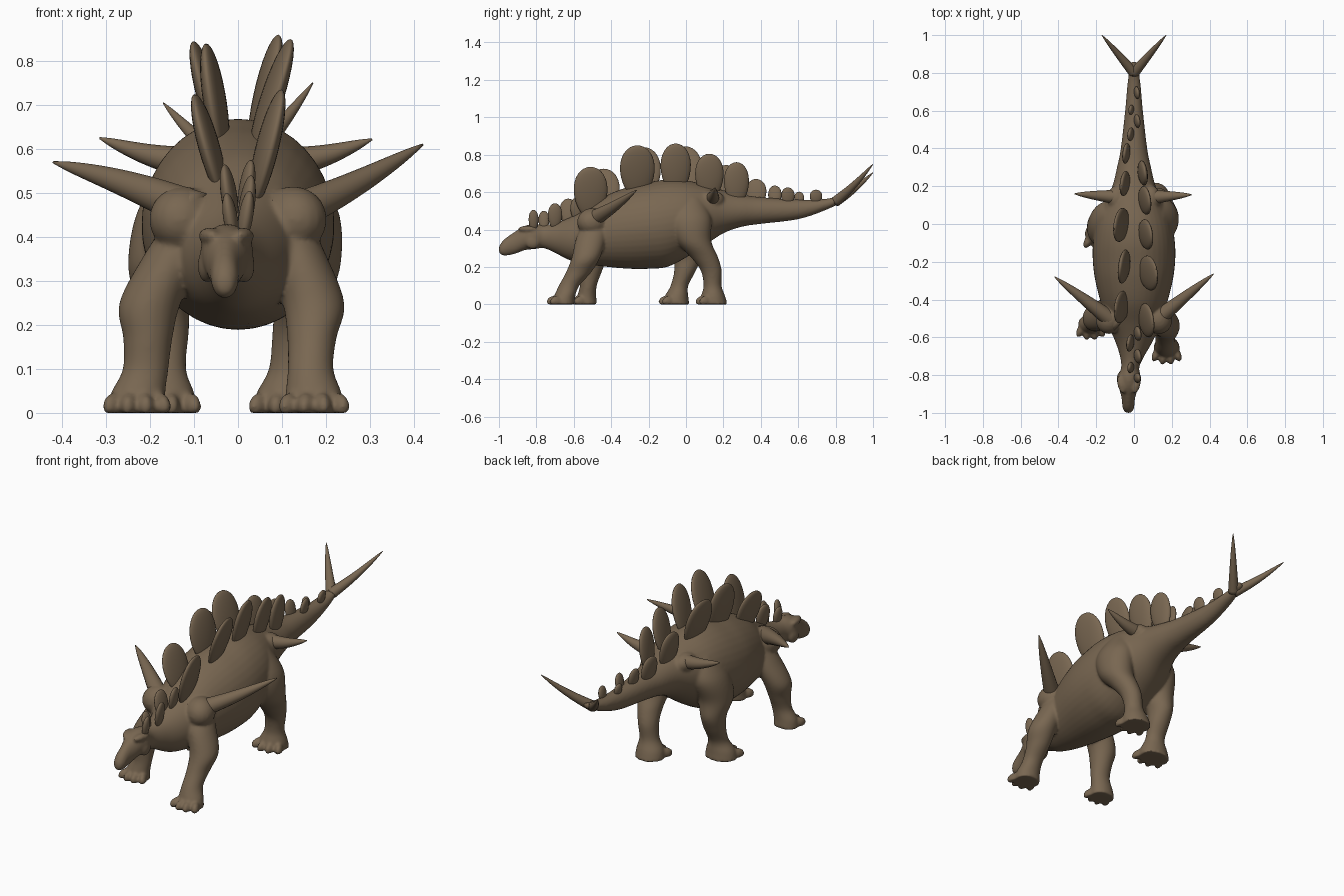
import bpy, bmesh, math
from mathutils import Vector, Matrix

cube = bpy.data.objects.get("Cube")
if cube:
    bpy.data.objects.remove(cube, do_unlink=True)

hide = bpy.data.materials.new("brown_hide")
hide.use_nodes = True
COLOUR = (0.19, 0.135, 0.083, 1)
hide.diffuse_color = COLOUR
shader = hide.node_tree.nodes["Principled BSDF"]
shader.inputs["Base Color"].default_value = COLOUR
shader.inputs["Roughness"].default_value = 0.8


def finish(bm, name):
    """Turn a bmesh into a smooth object with the hide colour."""
    bmesh.ops.recalc_face_normals(bm, faces=bm.faces)
    for face in bm.faces:
        face.smooth = True
    mesh = bpy.data.meshes.new(name)
    bm.to_mesh(mesh)
    bm.free()
    mesh.materials.append(hide)
    obj = bpy.data.objects.new(name, mesh)
    bpy.context.collection.objects.link(obj)
    return obj


def bridge(bm, rings):
    """Skin closed rings of points and cap both ends."""
    loops = [[bm.verts.new(p) for p in ring] for ring in rings]
    n = len(loops[0])
    for a, b in zip(loops, loops[1:]):
        for i in range(n):
            j = (i + 1) % n
            bm.faces.new((a[i], a[j], b[j], b[i]))
    bm.faces.new(loops[0])
    bm.faces.new(loops[-1][::-1])


def spline(rows, steps=6):
    """Smooth interpolation through rows of numbers."""
    rows = [Vector(r) for r in rows]
    out = []
    for i in range(len(rows) - 1):
        p0, p1 = rows[max(i - 1, 0)], rows[i]
        p2, p3 = rows[i + 1], rows[min(i + 2, len(rows) - 1)]
        for s in range(steps):
            t = s / steps
            out.append(0.5 * (2 * p1 + (p2 - p0) * t
                              + (2 * p0 - 5 * p1 + 4 * p2 - p3) * t ** 2
                              + (3 * p1 - p0 - 3 * p2 + p3) * t ** 3))
    return out + [rows[-1]]


def loft(bm, rows, u, v, sides=40):
    """Rows are x, y, z and two radii along directions u and v."""
    u, v = Vector(u), Vector(v)
    angles = [math.tau * i / sides for i in range(sides)]
    bridge(bm, [[Vector(r[:3]) + u * (r[3] * math.cos(a)) + v * (r[4] * math.sin(a))
                 for a in angles] for r in spline(rows)])


def ball(bm, centre, size, turn=0):
    matrix = (Matrix.Translation(centre) @ Matrix.Rotation(turn, 4, "Z")
              @ Matrix.Diagonal((*size, 1)))
    return bmesh.ops.create_uvsphere(bm, u_segments=20, v_segments=12,
                                     radius=1, matrix=matrix)["verts"]


# Head, neck, trunk and tail: y, x, top, bottom, half width
PROFILE = [
    (-1, -.03, .31, .275, .015), (-.975, -.03, .345, .26, .03),
    (-.92, -.03, .385, .268, .036), (-.86, -.028, .42, .29, .053),
    (-.81, -.025, .43, .295, .06), (-.76, -.02, .425, .3, .048),
    (-.7, -.01, .435, .275, .064), (-.62, 0, .465, .235, .1),
    (-.53, 0, .515, .215, .14), (-.42, 0, .585, .2, .175),
    (-.3, 0, .63, .19, .205), (-.2, 0, .652, .19, .218),
    (-.1, 0, .668, .2, .217), (0, 0, .663, .25, .2),
    (.1, 0, .64, .315, .16), (.2, 0, .61, .38, .115),
    (.3, 0, .587, .415, .09), (.4, 0, .573, .43, .07),
    (.6, 0, .56, .455, .047), (.75, 0, .565, .505, .034),
    (.86, 0, .59, .56, .018)]
body = bmesh.new()
loft(body, [(x, y, (t + b) / 2, w, (t - b) / 2) for y, x, t, b, w in PROFILE],
     (1, 0, 0), (0, 0, 1))

for side in (-1, 1):
    # Brow ridges, cheeks and the swellings under the side spikes
    ball(body, (-.027 + side * .04, -.85, .403), (.021, .05, .018), side * -.25)
    ball(body, (-.027 + side * .043, -.82, .335), (.022, .04, .04))
    ball(body, (side * .125, -.5, .44), (.075, .085, .075), side * .5)
    ball(body, (side * .09, .135, .56), (.05, .07, .05))

# Legs: x, y, z, radius across, radius lengthwise
LEGS = [
    [(.1, -.47, .44, .06, .07), (.135, -.505, .36, .065, .08),
     (.172, -.535, .25, .07, .076), (.168, -.575, .17, .056, .067),
     (.165, -.625, .1, .052, .055), (.172, -.648, .045, .064, .056),
     (.173, -.655, 0, .07, .06)],
    [(-.1, -.46, .44, .06, .07), (-.145, -.475, .36, .068, .08),
     (-.2, -.495, .25, .07, .073), (-.205, -.51, .17, .056, .058),
     (-.21, -.522, .1, .052, .045), (-.227, -.53, .045, .062, .05),
     (-.23, -.53, 0, .066, .054)],
    [(.1, .02, .57, .06, .07), (.14, .02, .46, .088, .115),
     (.152, .04, .34, .082, .095), (.142, .1, .25, .062, .072),
     (.13, .135, .18, .052, .056), (.12, .142, .1, .05, .048),
     (.112, .145, .045, .07, .064), (.11, .15, 0, .077, .072)],
    [(-.1, .02, .57, .06, .07), (-.14, .005, .46, .088, .115),
     (-.165, -.02, .34, .085, .1), (-.17, .005, .25, .062, .075),
     (-.168, -.005, .18, .056, .058), (-.17, -.035, .1, .052, .047),
     (-.175, -.05, .045, .076, .062), (-.176, -.05, 0, .085, .068)]]
for rows in LEGS:
    loft(body, rows, (1, 0, 0), (0, 1, 0))
    x, y, _, across, along = rows[-1]
    # Splayed toes with flat soles
    for k in (-1.5, -.5, .5, 1.5):
        toe = (x + k * across * .52, y - along * (.85 - .12 * k * k), .014)
        for vert in ball(body, toe, (.021, .042, .032), k * .3):
            vert.co.z = max(vert.co.z, 0)

skin = finish(body, "body_and_legs")
remesh = skin.modifiers.new("fuse", "REMESH")
remesh.mode = "VOXEL"
remesh.voxel_size = .007
remesh.use_smooth_shade = True
blend = skin.modifiers.new("blend", "SMOOTH")
blend.factor = .5
blend.iterations = 8


# Horn-like spikes with a slight droop
def spike(name, base, tip, radius, sag):
    base, tip = Vector(base), Vector(tip)
    turn = (tip - base).to_track_quat("Z", "Y")
    bm = bmesh.new()
    rings = []
    for s in range(21):
        t = s / 20
        r = radius * max(1 - t, .01) ** .65
        centre = base.lerp(tip, t) - Vector((0, 0, sag * math.sin(math.pi * t)))
        rings.append([centre + turn @ Vector((r * math.cos(a), r * math.sin(a), 0))
                      for a in (math.tau * i / 16 for i in range(16))])
    bridge(bm, rings)
    finish(bm, name)


spike("left_shoulder_spike", (.09, -.53, .44), (.42, -.265, .61), .048, .01)
spike("right_shoulder_spike", (-.09, -.53, .455), (-.42, -.28, .57), .048, -.008)
spike("left_hip_spike", (.06, .14, .565), (.305, .155, .622), .042, .012)
spike("right_hip_spike", (-.06, .14, .565), (-.315, .16, .625), .042, .012)
spike("left_tail_spike", (0, .8, .55), (.17, 1, .75), .028, .01)
spike("right_tail_spike", (0, .8, .55), (-.17, 1, .705), .028, .01)


# Back plates: flat leaf shapes leaning outward
def plate(name, y, base_z, top_z, width, x, lean):
    height = top_z - base_z
    side = math.copysign(1, lean)
    bm = bmesh.new()
    bmesh.ops.create_uvsphere(bm, u_segments=28, v_segments=16, radius=1)
    for v in bm.verts:
        h = v.co.z
        v.co = (v.co.x * (.01 + height * .055),
                v.co.y * width / 2 * (.95 + .12 * h),
                (h + 1) * height / 2)
    tilt = Matrix.Shear("XY", 4, (lean, 0))
    yaw = Matrix.Rotation(side * .12, 4, "Z")
    bm.transform(Matrix.Translation((x * side, y, base_z)) @ tilt @ yaw)
    finish(bm, name)


# Large staggered plates: y, base, top, width, sideways lean
BIG = [(-.51, .46, .735, .19, .24), (-.44, .48, .725, .18, -.27),
       (-.26, .57, .85, .195, .31), (-.225, .57, .84, .19, -.15),
       (-.055, .59, .86, .17, .22), (-.005, .58, .845, .19, -.26),
       (.125, .56, .805, .16, .2), (.215, .54, .745, .14, -.16),
       (.27, .53, .76, .14, .12), (.375, .52, .67, .115, -.12)]
for i, row in enumerate(BIG):
    plate(f"large_plate_{i}", *row[:4], .032, row[4])

# Small plates along the neck and tail: y, base, top, width
SMALL = [(-.815, .39, .505, .055), (-.76, .39, .5, .06), (-.7, .4, .54, .08),
         (-.63, .42, .565, .095), (-.58, .44, .575, .08),
         (.475, .525, .635, .075), (.545, .525, .625, .075),
         (.605, .53, .602, .055), (.695, .535, .613, .07)]
for i, row in enumerate(SMALL):
    plate(f"small_plate_{i}", *row, .01, .14 - .28 * (i % 2))
